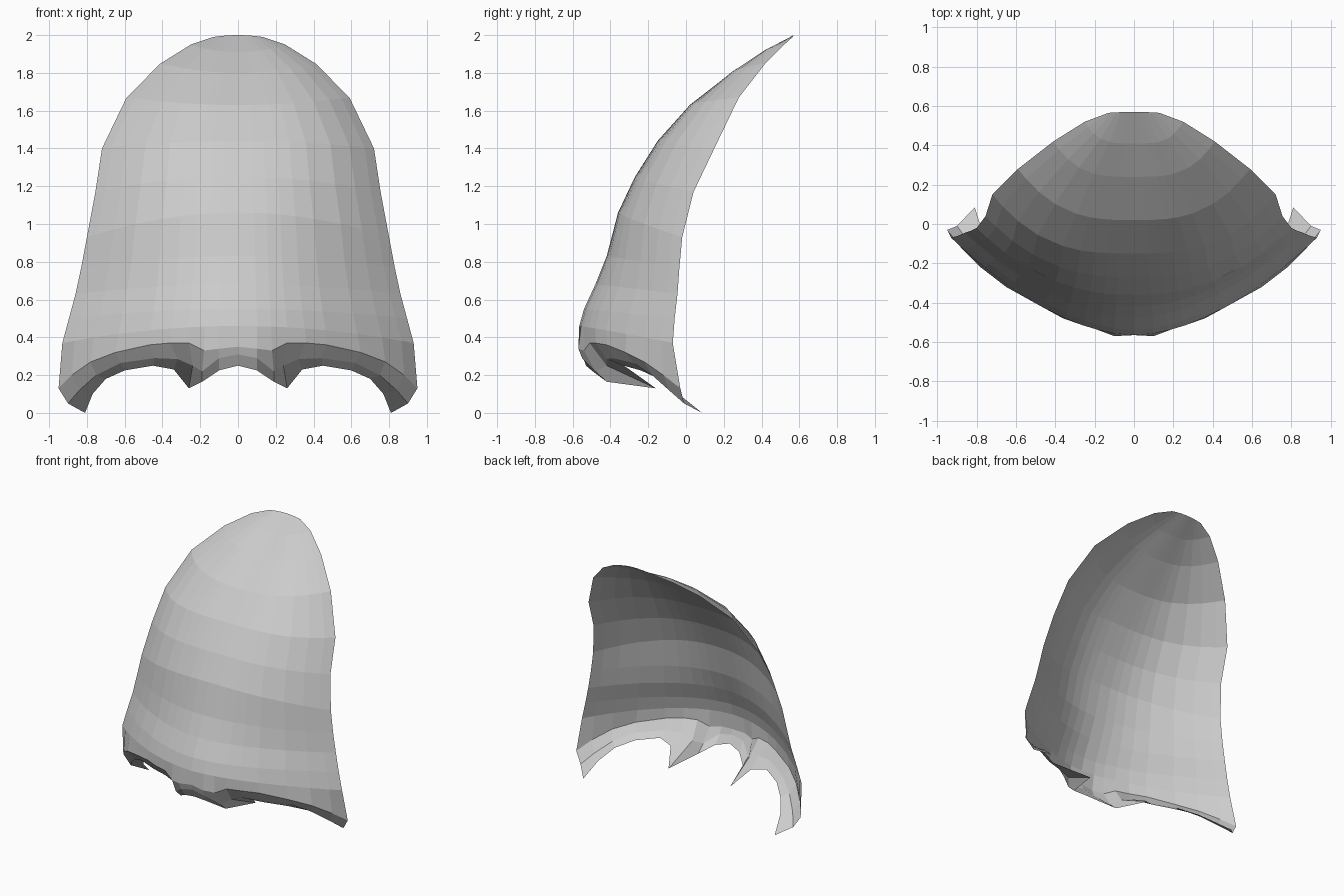
import bpy
import bmesh

# Remove the default cube only
if "Cube" in bpy.data.objects:
    bpy.data.objects.remove(bpy.data.objects["Cube"], do_unlink=True)


def make_material(name, colour):
    material = bpy.data.materials.new(name)
    material.use_nodes = True
    material.diffuse_color = colour
    shader = material.node_tree.nodes["Principled BSDF"]
    shader.inputs["Base Color"].default_value = colour
    return material


def loft_row(centre, edge, bend, columns):
    """Sweep one horizontal rib from the middle line out to the side edge."""
    centre_y, centre_z = centre
    edge_x, edge_y, edge_z = edge
    row = []
    for u in columns:
        y = centre_y + (edge_y - centre_y) * u ** bend
        z = centre_z + (edge_z - centre_z) * u ** 2
        row.append((edge_x * u, y, z))
    return row


def build_shell(name, rows, material):
    """Skin the rows with quads on one side and mirror them to the other."""
    bm = bmesh.new()
    grid = [[bm.verts.new(point) for point in row] for row in rows]
    for upper, lower in zip(grid, grid[1:]):
        for i in range(len(upper) - 1):
            bm.faces.new((upper[i], lower[i], lower[i + 1], upper[i + 1]))
    mesh = bpy.data.meshes.new(name)
    bm.to_mesh(mesh)
    bm.free()
    mesh.materials.append(material)
    shell = bpy.data.objects.new(name, mesh)
    bpy.context.collection.objects.link(shell)
    mirror = shell.modifiers.new("Mirror", "MIRROR")
    mirror.use_axis[0] = True
    mirror.use_clip = True
    mirror.merge_threshold = 0.001
    return shell


# Column spacing from the middle line to the side edge
columns = [0, .11, .19, .28, .38, .5, .68, .82, .93, 1]

# Ribs of the tall curved plate: middle (y, z), side edge (x, y, z), bend
ribs = [
    ((.57, 2), (.13, .565, 1.99), 2),
    ((.41, 1.91), (.25, .52, 1.95), 4),
    ((.24, 1.8), (.41, .42, 1.85), 3.5),
    ((.02, 1.63), (.59, .28, 1.67), 3),
    ((-.15, 1.44), (.72, .15, 1.4), 3),
    ((-.27, 1.25), (.755, .04, 1.17), 2.6),
    ((-.36, 1.06), (.8, -.02, .93), 2.3),
    ((-.42, .83), (.83, -.035, .77), 2),
    ((-.48, .68), (.86, -.045, .63), 1.8),
    ((-.54, .55), (.895, -.06, .5), 1.8),
    ((-.565, .46), (.93, -.07, .37), 1.8),
]
plate = [loft_row(*rib, columns) for rib in ribs]

# Brow line above the two eye openings
brow = [
    (0, -.56, .35), (.1, -.57, .34), (.18, -.54, .33), (.26, -.51, .37),
    (.36, -.48, .37), (.47, -.42, .36), (.65, -.32, .32), (.78, -.22, .27),
    (.88, -.12, .2), (.95, -.03, .13),
]

# Rim turning in under the brow
turned_rim = [
    (0, -.55, .31), (.1, -.55, .29), (.19, -.48, .22), (.24, -.42, .25),
    (.32, -.42, .285), (.44, -.39, .29), (.62, -.28, .265), (.75, -.18, .2),
    (.84, -.09, .12), (.9, -.01, .05),
]

# Inner lip with the pointed ends beside the nose bridge and at the temples
inner_lip = [
    (0, -.53, .25), (.1, -.5, .225), (.19, -.42, .165), (.26, -.16, .13),
    (.34, -.3, .23), (.45, -.33, .25), (.6, -.24, .225), (.7, -.14, .18),
    (.77, -.04, .1), (.81, .085, 0),
]

grey = make_material("light grey", (.6, .6, .6, 1))
build_shell("forehead_shell", plate + [brow, turned_rim, inner_lip], grey)
